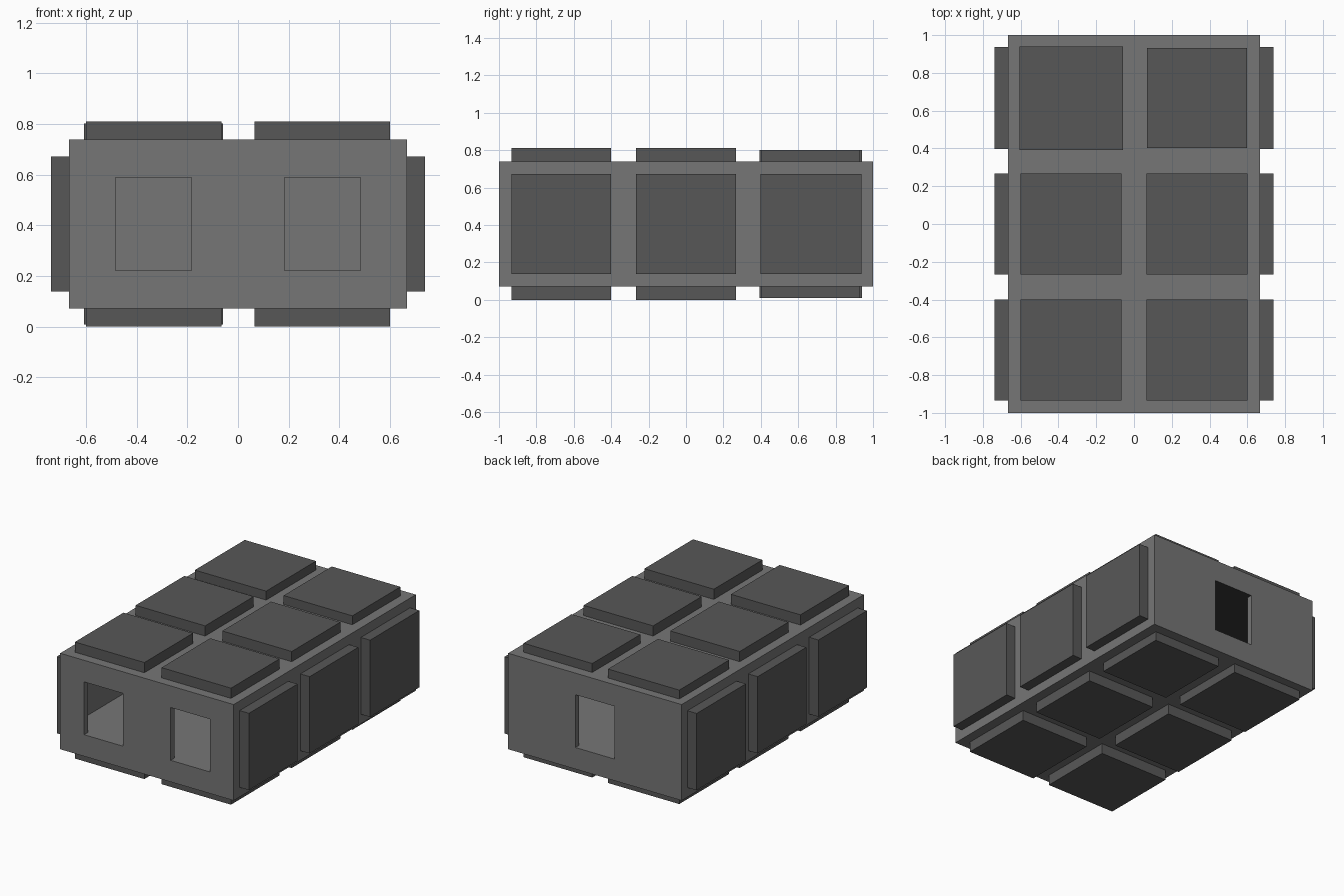
import bpy

if "Cube" in bpy.data.objects:
    bpy.data.objects.remove(bpy.data.objects["Cube"])

Z_MID = 0.405                      # mid height of the block


def box(name, x, y, z):
    """Axis-aligned box from (min, max) ranges."""
    centre = [(r[0] + r[1]) / 2 for r in (x, y, z)]
    bpy.ops.mesh.primitive_cube_add(size=1, location=centre)
    ob = bpy.context.object
    ob.name = name
    ob.scale = [r[1] - r[0] for r in (x, y, z)]
    bpy.ops.object.transform_apply(location=False, rotation=False, scale=True)
    return ob


def cut(target, name, x, y, z):
    """Subtract a box from the target."""
    cutter = box(name, x, y, z)
    mod = target.modifiers.new(name, 'BOOLEAN')
    mod.operation = 'DIFFERENCE'
    mod.solver = 'EXACT'
    mod.object = cutter
    bpy.context.view_layer.objects.active = target
    bpy.ops.object.modifier_apply(modifier=mod.name)
    bpy.data.objects.remove(cutter, do_unlink=True)


def grey(name, v):
    mat = bpy.data.materials.new(name)
    mat.diffuse_color = (v, v, v, 1)
    mat.use_nodes = True
    mat.node_tree.nodes["Principled BSDF"].inputs["Base Color"].default_value = mat.diffuse_color
    return mat


body_grey = grey("body_grey", 0.182)
panel_grey = grey("panel_grey", 0.097)
ceiling_grey = grey("ceiling_grey", 0.04)

# Hollow body: chamber, two front doorways, one back doorway
body = box("body", (-0.667, 0.667), (-1, 1), (0.072, 0.739))
door_z = (0.222, 0.589)
cut(body, "chamber", (-0.63, 0.63), (-0.96, 0.96), door_z)
for x in (-0.333, 0.333):
    cut(body, "front_doorway", (x - 0.15, x + 0.15), (-1.1, -0.9), door_z)
cut(body, "back_doorway", (-0.15, 0.15), (0.9, 1.1), door_z)

# Body colour, with a near-black ceiling inside the chamber
body.data.materials.clear()
body.data.materials.append(body_grey)
body.data.materials.append(ceiling_grey)
for f in body.data.polygons:
    z = body.location.z + f.center.z
    f.material_index = 1 if f.normal.z < -0.9 and z > 0.5 else 0

# Raised panels: three rows on the top, bottom and both sides
for row, yc in enumerate((-0.667, 0, 0.667)):
    back = row == 2
    reach = 0.396 if back else 0.405          # back row sits a little lower
    for side, sx in (("left", -1), ("right", 1)):
        # back row panels differ slightly in size
        half = 0.267 + ((0.007 if sx < 0 else -0.003) if back else 0)
        px = (sx * 0.333 - half, sx * 0.333 + half)
        py = (yc - half, yc + half)
        side_half = 0.270 if back else 0.267
        panels = [
            box(f"top_panel_{side}_{row}", px, py, (0.73, Z_MID + reach)),
            box(f"bottom_panel_{side}_{row}", px, py, (Z_MID - reach, 0.083)),
            box(f"side_panel_{side}_{row}", sorted((sx * 0.655, sx * 0.738)),
                (yc - side_half, yc + side_half), (Z_MID - 0.267, Z_MID + 0.267)),
        ]
        for p in panels:
            p.data.materials.append(panel_grey)
